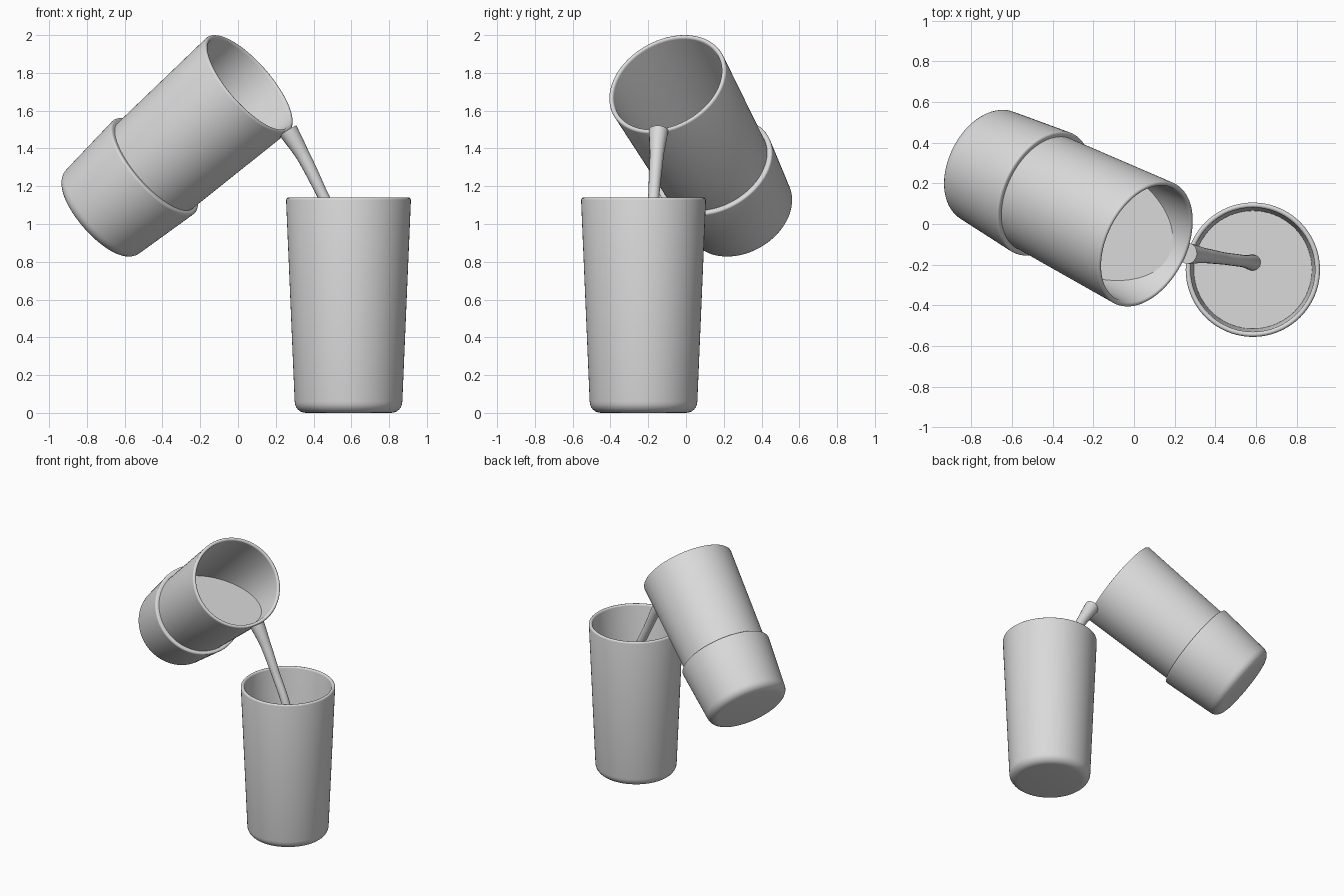
import bpy
import bmesh
import math
from mathutils import Vector

cube = bpy.data.objects.get("Cube")
if cube:
    bpy.data.objects.remove(cube, do_unlink=True)

GREY = (0.7, 0.7, 0.7, 1)
grey = bpy.data.materials.new("plain grey")
grey.use_nodes = True
grey.diffuse_color = GREY
grey.node_tree.nodes["Principled BSDF"].inputs["Base Color"].default_value = GREY


def finish(obj, angle=35):
    """Give the part its colour and smooth shading with sharp edges kept."""
    obj.data.materials.clear()
    obj.data.materials.append(grey)
    bpy.ops.object.select_all(action="DESELECT")
    obj.select_set(True)
    bpy.context.view_layer.objects.active = obj
    bpy.ops.object.shade_smooth_by_angle(angle=math.radians(angle))
    return obj


def arc(cx, cz, r, start, end, steps=6):
    """Points of a rounded corner in a profile, angles in degrees."""
    angles = [math.radians(start + (end - start) * i / steps) for i in range(steps + 1)]
    return [(cx + r * math.cos(a), cz + r * math.sin(a)) for a in angles]


def lathe(name, profile, sides=96):
    """Spin a profile of (radius, height) around z."""
    bm = bmesh.new()
    verts = [bm.verts.new((r, 0, z)) for r, z in profile]
    edges = [bm.edges.new(pair) for pair in zip(verts, verts[1:])]
    bmesh.ops.spin(bm, geom=verts + edges, axis=(0, 0, 1), cent=(0, 0, 0),
                   angle=math.tau, steps=sides, use_duplicate=False)
    bmesh.ops.remove_doubles(bm, verts=bm.verts, dist=0.0005)
    bmesh.ops.recalc_face_normals(bm, faces=bm.faces)
    mesh = bpy.data.meshes.new(name)
    bm.to_mesh(mesh)
    bm.free()
    obj = bpy.data.objects.new(name, mesh)
    bpy.context.collection.objects.link(obj)
    return obj


# Cup wall: rounded foot, tapered side, rounded rim, hollow inside
HEIGHT = 1.14
WALL = 0.025
cup_profile = (
    [(0, 0)] + arc(0.225, 0.06, 0.06, -90, 0)
    + arc(0.318, HEIGHT - 0.0125, 0.0125, 0, 180)
    + arc(0.205, 0.09, 0.055, 0, -90) + [(0, 0.035)])

# Sleeve hugging the lower part of a cup
sleeve_profile = (
    [(0, -0.01)] + arc(0.235, 0.05, 0.06, -90, 0)
    + arc(0.315, 0.42, 0.012, 0, 90) + [(0.29, 0.432)])

# Liquid volume, just inside the cup wall
liquid_profile = [(0, 0.04), (0.2, 0.04), (0.261, 0.1), (0.304, HEIGHT - 0.02),
                  (0, HEIGHT - 0.02)]


def cut_level(obj, point, normal):
    """Keep the liquid below a plane and close it with a flat surface."""
    bm = bmesh.new()
    bm.from_mesh(obj.data)
    cut = bmesh.ops.bisect_plane(
        bm, geom=bm.verts[:] + bm.edges[:] + bm.faces[:],
        plane_co=point, plane_no=normal, clear_outer=True)
    rim = [e for e in cut["geom_cut"] if isinstance(e, bmesh.types.BMEdge)]
    bmesh.ops.contextual_create(bm, geom=rim)
    bmesh.ops.recalc_face_normals(bm, faces=bm.faces)
    bm.to_mesh(obj.data)
    bm.free()


# Standing cup and its liquid
STAND = Vector((0.585, -0.225, 0))
LEVEL = 0.8
standing_cup = finish(lathe("standing_cup", cup_profile))
standing_liquid = lathe("standing_liquid", liquid_profile)
cut_level(standing_liquid, (0, 0, LEVEL), (0, 0, 1))
finish(standing_liquid)
for part in (standing_cup, standing_liquid):
    part.location = STAND

# Tilted cup with sleeve and level liquid
axis = Vector((0.705, -0.35, 0.617)).normalized()
mouth = Vector((0.06, -0.1, 1.745))
base = mouth - axis * HEIGHT
turn = Vector((0, 0, 1)).rotation_difference(axis)
tilted_cup = finish(lathe("tilted_cup", cup_profile))
cup_sleeve = finish(lathe("cup_sleeve", sleeve_profile))
tilted_liquid = lathe("tilted_liquid", liquid_profile)
back = turn.inverted()
cut_level(tilted_liquid, back @ (Vector((0, 0, 1.46)) - base), back @ Vector((0, 0, 1)))
finish(tilted_liquid)
for part in (tilted_cup, cup_sleeve, tilted_liquid):
    part.rotation_mode = "QUATERNION"
    part.rotation_quaternion = turn
    part.location = base

# Poured stream, thick at the lip and where it lands
path = [((0.265, -0.145, 1.495), 0.052), ((0.345, -0.155, 1.36), 0.037),
        ((0.445, -0.17, 1.16), 0.03), ((0.535, -0.182, 0.97), 0.03),
        ((0.585, -0.19, LEVEL - 0.01), 0.04)]
curve = bpy.data.curves.new("pouring_stream", "CURVE")
curve.dimensions = "3D"
curve.bevel_depth = 1
curve.bevel_resolution = 6
curve.use_fill_caps = True
spline = curve.splines.new("BEZIER")
spline.bezier_points.add(len(path) - 1)
for point, (co, radius) in zip(spline.bezier_points, path):
    point.co = co
    point.radius = radius
    point.handle_left_type = point.handle_right_type = "AUTO"
stream = bpy.data.objects.new("pouring_stream", curve)
bpy.context.collection.objects.link(stream)
bpy.ops.object.select_all(action="DESELECT")
stream.select_set(True)
bpy.context.view_layer.objects.active = stream
bpy.ops.object.convert(target="MESH")
finish(bpy.context.view_layer.objects.active)
